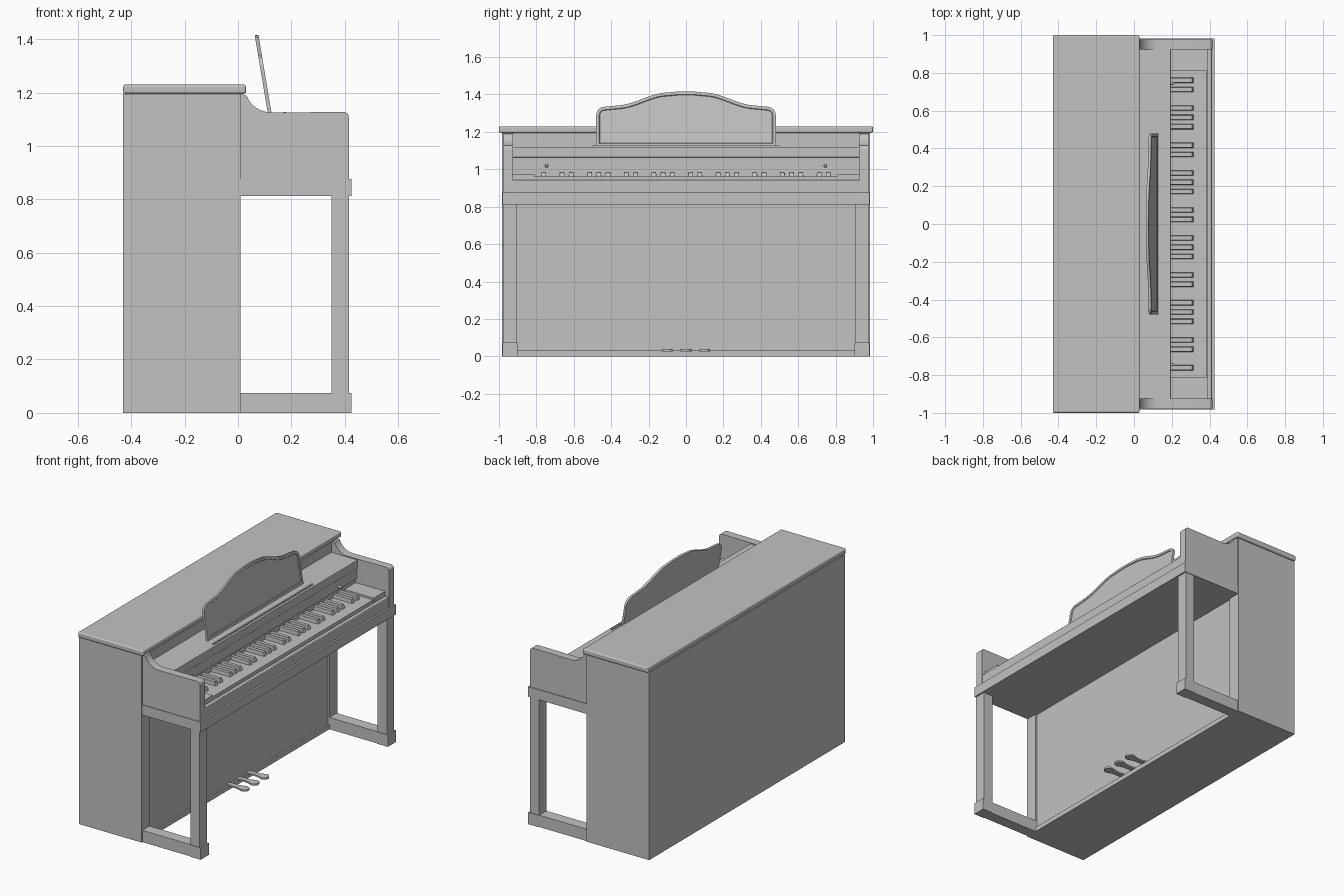
import bpy, bmesh, math
from mathutils import Vector

if "Cube" in bpy.data.objects:
    bpy.data.objects.remove(bpy.data.objects["Cube"])

grey = bpy.data.materials.new("plain_grey")
grey.diffuse_color = (0.54, 0.54, 0.54, 1)
grey.use_nodes = True
grey.node_tree.nodes["Principled BSDF"].inputs["Base Color"].default_value = grey.diffuse_color


def finish(name, bm, bevel=0, smooth=False):
    bmesh.ops.recalc_face_normals(bm, faces=bm.faces)
    me = bpy.data.meshes.new(name)
    bm.to_mesh(me)
    bm.free()
    ob = bpy.data.objects.new(name, me)
    bpy.context.collection.objects.link(ob)
    me.materials.append(grey)
    if bevel:
        mod = ob.modifiers.new("round", 'BEVEL')
        mod.width = bevel
        mod.segments = 3
    if smooth:
        bpy.ops.object.select_all(action='DESELECT')
        ob.select_set(True)
        bpy.context.view_layer.objects.active = ob
        bpy.ops.object.shade_smooth_by_angle(angle=math.radians(30))
    return ob


def add_box(bm, x0, x1, y0, y1, z0, z1):
    vs = bmesh.ops.create_cube(bm, size=1)['verts']
    for v in vs:
        v.co = Vector(((x0 + x1) / 2 + v.co.x * (x1 - x0),
                       (y0 + y1) / 2 + v.co.y * (y1 - y0),
                       (z0 + z1) / 2 + v.co.z * (z1 - z0)))
    return vs


def box(name, *dims, bevel=0):
    bm = bmesh.new()
    add_box(bm, *dims)
    return finish(name, bm, bevel)


def prism(name, points, direction, smooth=False):
    """Closed outline of 3D points extruded along a vector."""
    bm = bmesh.new()
    face = bm.faces.new([bm.verts.new(p) for p in points])
    out = bmesh.ops.extrude_face_region(bm, geom=[face])['geom']
    bmesh.ops.translate(bm, vec=direction,
                        verts=[g for g in out if isinstance(g, bmesh.types.BMVert)])
    return finish(name, bm, smooth=smooth)


def arc(cx, cy, r, a0, a1, n=6):
    return [(cx + r * math.cos(math.radians(a0 + (a1 - a0) * i / n)),
             cy + r * math.sin(math.radians(a0 + (a1 - a0) * i / n))) for i in range(n + 1)]


# Cabinet and lid
box("cabinet", -0.43, 0.0, -0.985, 0.985, 0, 1.195)
box("cabinet_plinth", 0.0, 0.01, -0.92, 0.92, 0, 0.03)
box("upper_front_panel", 0.0, 0.01, -0.93, 0.93, 0.85, 1.195)
box("lid", -0.43, 0.03, -1.0, 1.0, 1.195, 1.23, bevel=0.009)

# Key bed
box("key_bed", 0.0, 0.425, -0.982, 0.982, 0.812, 0.876)

# Cheeks, legs and feet on both sides
cheek = [(0.0, 0.876), (0.415, 0.876)] + arc(0.395, 1.107, 0.02, 0, 90)
cheek += arc(0.125, 1.225, 0.1, 270, 202, 8) + [(0.015, 1.195), (0.0, 1.195)]
for side, s in (("left", -1), ("right", 1)):
    prism(side + "_cheek", [(x, s * 0.925, z) for x, z in cheek], (0, s * 0.052, 0), smooth=True)
    y0, y1 = sorted((s * 0.905, s * 0.978))
    box(side + "_cabinet_edge", 0.0, 0.01, *sorted((s * 0.905, s * 0.985)), 0, 1.195)
    box(side + "_front_leg", 0.35, 0.415, y0, y1, 0.07, 0.815)
    box(side + "_foot_rail", 0.0, 0.36, y0, y1, 0, 0.075)
    box(side + "_foot_block", 0.35, 0.425, y0 - 0.004, y1 + 0.004, 0, 0.075)
    box(side + "_key_block", 0.18, 0.39, *sorted((s * 0.81, s * 0.926)), 0.87, 0.973)
    # Small round knob on the fallboard
    bm = bmesh.new()
    bmesh.ops.create_cone(bm, cap_ends=True, segments=16, radius1=0.009, radius2=0.007, depth=0.025)
    for v in bm.verts:
        v.co = Vector((0.2 + v.co.z, s * 0.745 + v.co.x, 1.018 + v.co.y))
    finish(side + "_fallboard_knob", bm, smooth=True)

# Shelf, fallboard and key slip
box("shelf", 0.0, 0.195, -0.926, 0.926, 1.064, 1.12, bevel=0.003)
box("fallboard", 0.0, 0.19, -0.926, 0.926, 1.0, 1.066)
box("fallboard_base", 0.0, 0.182, -0.926, 0.926, 0.87, 1.002)
box("key_slip", 0.388, 0.413, -0.926, 0.926, 0.87, 0.942, bevel=0.004)
box("music_lip", 0.17, 0.18, -0.5, 0.5, 1.115, 1.127)

# Keys: one white slab, black keys in groups of two and three
box("white_keys", 0.18, 0.386, -0.809, 0.809, 0.87, 0.961)
bm = bmesh.new()
pitch = 1.62 / 33
for i in range(1, 33):
    if i % 7 in (1, 2, 4, 5, 6):
        y = 0.81 - i * pitch
        for v in add_box(bm, 0.18, 0.32, y - 0.015, y + 0.015, 0.95, 0.985):
            if v.co.z > 0.97:  # taper the top
                v.co.y = y + (v.co.y - y) * 0.8
                v.co.x -= 0.012 if v.co.x > 0.3 else 0
finish("black_keys", bm, bevel=0.002)

# Music desk: leaning, curvy outline with a raised rim on the front
half = [(0.48, 0.0), (0.48, 0.165)] + arc(0.435, 0.17, 0.045, 0, 90)
half += [(0.385, 0.22)]
for i in range(1, 11):  # rising S curve
    t = i / 10
    half.append((0.37 - 0.27 * t, 0.222 + 0.07 * t * t * (3 - 2 * t)))
half.append((0.05, 0.297))
outline = half + [(0.0, 0.298)] + [(-y, z) for y, z in reversed(half)]
bm = bmesh.new()
lean = math.radians(9.5)
up = Vector((-math.sin(lean), 0, math.cos(lean)))
out_dir = Vector((math.cos(lean), 0, math.sin(lean)))
base = Vector((0.112, 0, 1.12))
front = bm.faces.new([bm.verts.new(base + up * z + Vector((0, y, 0))) for y, z in outline])
ext = bmesh.ops.extrude_face_region(bm, geom=[front])['geom']
bmesh.ops.translate(bm, vec=out_dir * 0.014, verts=[g for g in ext if isinstance(g, bmesh.types.BMVert)])
bmesh.ops.recalc_face_normals(bm, faces=bm.faces)
panel = [g for g in ext if isinstance(g, bmesh.types.BMFace)]
bmesh.ops.inset_region(bm, faces=panel, thickness=0.016, use_even_offset=True)
bmesh.ops.inset_region(bm, faces=panel, thickness=0.003, depth=-0.004, use_even_offset=True)
finish("music_desk", bm, smooth=True)

# Pedals: narrow stem with a wide rounded tip
for name, yc in (("left", -0.1), ("middle", 0.0), ("right", 0.1)):
    pts = [(0.0, -0.014), (0.07, -0.016)] + arc(0.115, 0, 0.029, -125, 125, 12)
    pts += [(0.07, 0.016), (0.0, 0.014)]
    prism(name + "_pedal", [(x, yc + y, 0.027) for x, y in pts], (0, 0, 0.011), smooth=True)
